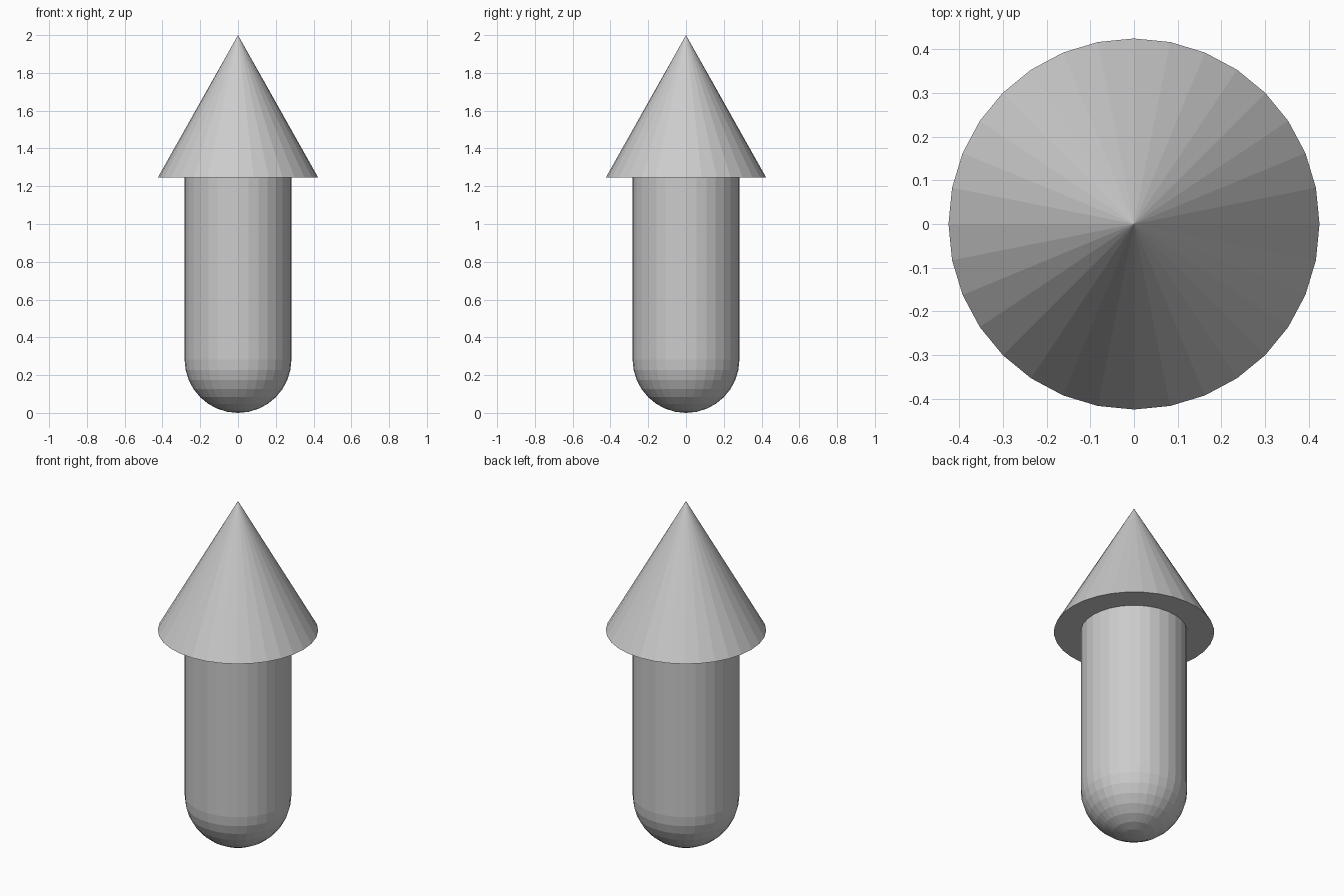
import bpy, bmesh, math

if "Cube" in bpy.data.objects:
    bpy.data.objects.remove(bpy.data.objects["Cube"])

SIDES = 32
R = 0.283          # shaft radius
NECK = 1.245       # height where the shaft meets the cone
TIP_R = 0.425      # cone base radius


def revolve(name, profile):
    """Spin a (radius, z) profile around z into a closed flat-shaded solid."""
    bm = bmesh.new()
    verts = [bm.verts.new((r, 0, z)) for r, z in profile]
    edges = [bm.edges.new(pair) for pair in zip(verts, verts[1:])]
    bmesh.ops.spin(bm, geom=verts + edges, cent=(0, 0, 0), axis=(0, 0, 1),
                   angle=2 * math.pi, steps=SIDES)
    bmesh.ops.remove_doubles(bm, verts=bm.verts, dist=1e-5)
    bmesh.ops.recalc_face_normals(bm, faces=bm.faces)
    mesh = bpy.data.meshes.new(name)
    bm.to_mesh(mesh)
    bm.free()
    obj = bpy.data.objects.new(name, mesh)
    bpy.context.collection.objects.link(obj)
    return obj


# Shaft: hemisphere bottom in eight rings, straight wall, flat top
dome = [(R * math.sin(i * math.pi / 16), R - R * math.cos(i * math.pi / 16))
        for i in range(9)]
revolve("shaft", dome + [(R, NECK), (0, NECK)])

# Pointed cone head with a flat underside
revolve("cone_head", [(0, NECK), (TIP_R, NECK), (0, 2)])
